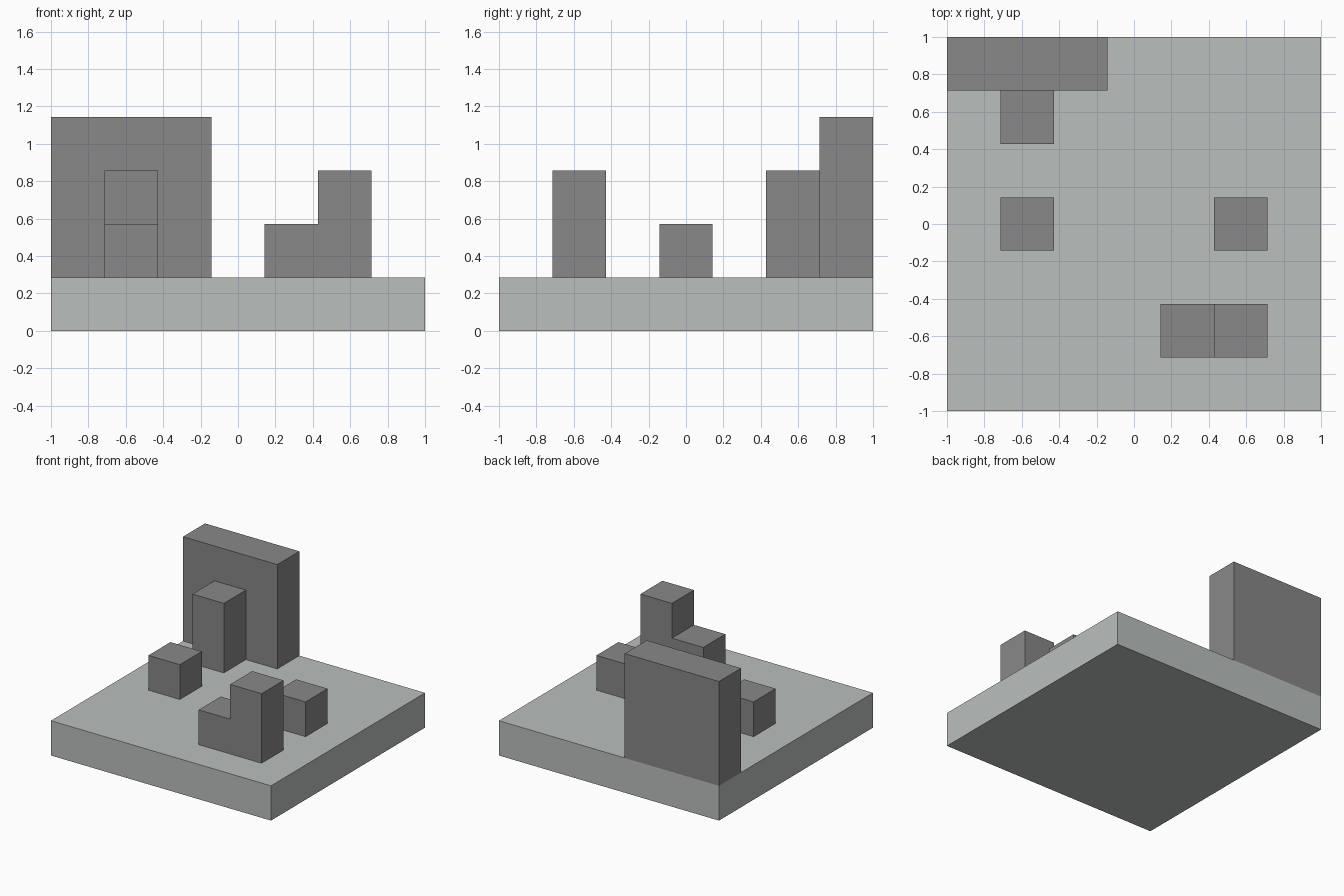
import bpy

if "Cube" in bpy.data.objects:
    bpy.data.objects.remove(bpy.data.objects["Cube"], do_unlink=True)

U = 2 / 7  # one grid cell: the base is seven cells wide


def make_material(name, color):
    mat = bpy.data.materials.new(name)
    mat.use_nodes = True
    mat.diffuse_color = color
    mat.node_tree.nodes["Principled BSDF"].inputs["Base Color"].default_value = color
    return mat


def block(name, mat, cell, size, level=1):
    """Box centred on a grid cell, sized in cells, standing on a level."""
    w, d, h = size
    bpy.ops.mesh.primitive_cube_add(size=1)
    obj = bpy.context.object
    obj.name = obj.data.name = name
    for v in obj.data.vertices:
        v.co.x = (v.co.x * w + cell[0]) * U
        v.co.y = (v.co.y * d + cell[1]) * U
        v.co.z = ((v.co.z + 0.5) * h + level) * U
    obj.data.materials.append(mat)
    return obj


light_grey = make_material("light grey", (0.49, 0.52, 0.51, 1))
dark_grey = make_material("dark grey", (0.246, 0.246, 0.246, 1))

# Base slab
block("base", light_grey, (0, 0), (7, 7, 1), level=0)

# Wall in the back corner with a pillar in front of it
block("back_wall", dark_grey, (-2, 3), (3, 1, 3))
block("wall_pillar", dark_grey, (-2, 2), (1, 1, 2))

# Single blocks on either side
for side, x in (("right", -2), ("left", 2)):
    block(side + "_block", dark_grey, (x, 0), (1, 1, 1))

# Stepped block at the front
block("front_step_low", dark_grey, (1, -2), (1, 1, 1))
block("front_step_high", dark_grey, (2, -2), (1, 1, 2))
